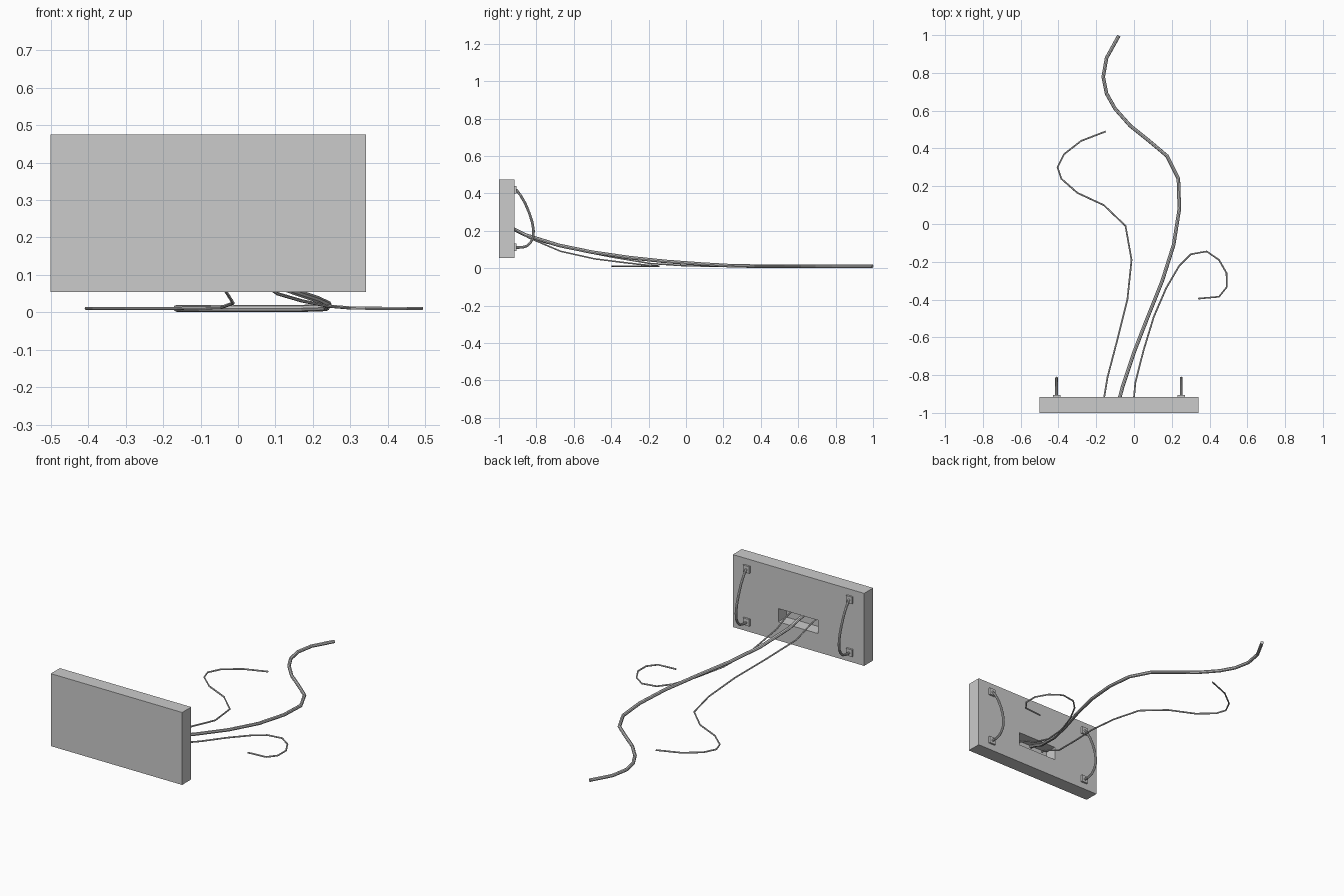
import bpy


def box(name, lo, hi):
    mid = [(a + b) / 2 for a, b in zip(lo, hi)]
    bpy.ops.mesh.primitive_cube_add(size=1, location=mid)
    ob = bpy.context.object
    ob.name = name
    ob.scale = [b - a for a, b in zip(lo, hi)]
    bpy.ops.object.transform_apply(location=False, rotation=False, scale=True)
    return ob


def tube(name, points, radius, res=1):
    cu = bpy.data.curves.new(name, 'CURVE')
    cu.dimensions = '3D'
    cu.bevel_depth = radius
    cu.bevel_resolution = res
    cu.use_fill_caps = True
    sp = cu.splines.new('POLY')
    sp.points.add(len(points) - 1)
    for p, co in zip(sp.points, points):
        p.co = (*co, 1)
    sp.use_smooth = False
    ob = bpy.data.objects.new(name, cu)
    bpy.context.collection.objects.link(ob)
    bpy.ops.object.select_all(action='DESELECT')
    ob.select_set(True)
    bpy.context.view_layer.objects.active = ob
    bpy.ops.object.convert(target='MESH')
    return bpy.context.object


# Panel with a cable recess cut into its rear face
panel = box("panel", (-0.5, -1.0, 0.055), (0.342, -0.917, 0.475))
cutter = box("recess_cutter", (-0.203, -0.99, 0.163), (0.05, -0.85, 0.24))
cutter.hide_render = True
mod = panel.modifiers.new("recess", 'BOOLEAN')
mod.operation = 'DIFFERENCE'
mod.solver = 'EXACT'
mod.object = cutter
bpy.context.view_layer.objects.active = panel
bpy.ops.object.modifier_apply(modifier=mod.name)
bpy.data.objects.remove(cutter)

# Bowed handles with square mounting plates
arc = [(-0.917, 0.42), (-0.905, 0.416), (-0.885, 0.39), (-0.86, 0.347),
       (-0.838, 0.295), (-0.822, 0.245), (-0.815, 0.2), (-0.817, 0.165),
       (-0.83, 0.138), (-0.85, 0.119), (-0.875, 0.111), (-0.917, 0.11)]
for side, x in (("left", -0.41), ("right", 0.25)):
    tube(side + "_handle", [(x, y, z) for y, z in arc], 0.007, 2)
    for level, z in (("upper", 0.418), ("lower", 0.112)):
        box(f"{side}_{level}_plate", (x - 0.02, -0.918, z - 0.02),
            (x + 0.02, -0.906, z + 0.02))

# Cables running from the recess down to the floor
tube("thick_cable", [
    (-0.09, -0.985, 0.232), (-0.075, -0.917, 0.207), (-0.06, -0.86, 0.178),
    (0, -0.68, 0.122), (0.07, -0.5, 0.085), (0.15, -0.3, 0.056),
    (0.21, -0.11, 0.036), (0.24, 0.08, 0.022), (0.235, 0.24, 0.013),
    (0.175, 0.36, 0.011), (0.08, 0.44, 0.011), (-0.02, 0.52, 0.011),
    (-0.1, 0.61, 0.011), (-0.145, 0.69, 0.011), (-0.163, 0.78, 0.011),
    (-0.145, 0.88, 0.011), (-0.08, 0.997, 0.011)], 0.0095, 2)
tube("left_thin_cable", [
    (-0.168, -0.985, 0.23), (-0.158, -0.917, 0.205), (-0.14, -0.81, 0.15),
    (-0.085, -0.6, 0.1), (-0.035, -0.4, 0.06), (-0.013, -0.19, 0.025),
    (-0.045, -0.01, 0.013), (-0.16, 0.1, 0.011), (-0.3, 0.165, 0.011),
    (-0.385, 0.24, 0.011), (-0.405, 0.3, 0.011), (-0.37, 0.37, 0.011),
    (-0.28, 0.44, 0.011), (-0.15, 0.49, 0.011)], 0.0045)
tube("right_thin_cable", [
    (-0.005, -0.985, 0.23), (0, -0.917, 0.205), (0.007, -0.84, 0.162),
    (0.05, -0.67, 0.09), (0.105, -0.49, 0.05), (0.17, -0.34, 0.031),
    (0.24, -0.22, 0.017), (0.3, -0.16, 0.012), (0.385, -0.145, 0.011),
    (0.45, -0.19, 0.011), (0.49, -0.26, 0.011), (0.49, -0.335, 0.011),
    (0.45, -0.385, 0.011), (0.34, -0.395, 0.011)], 0.0045)
